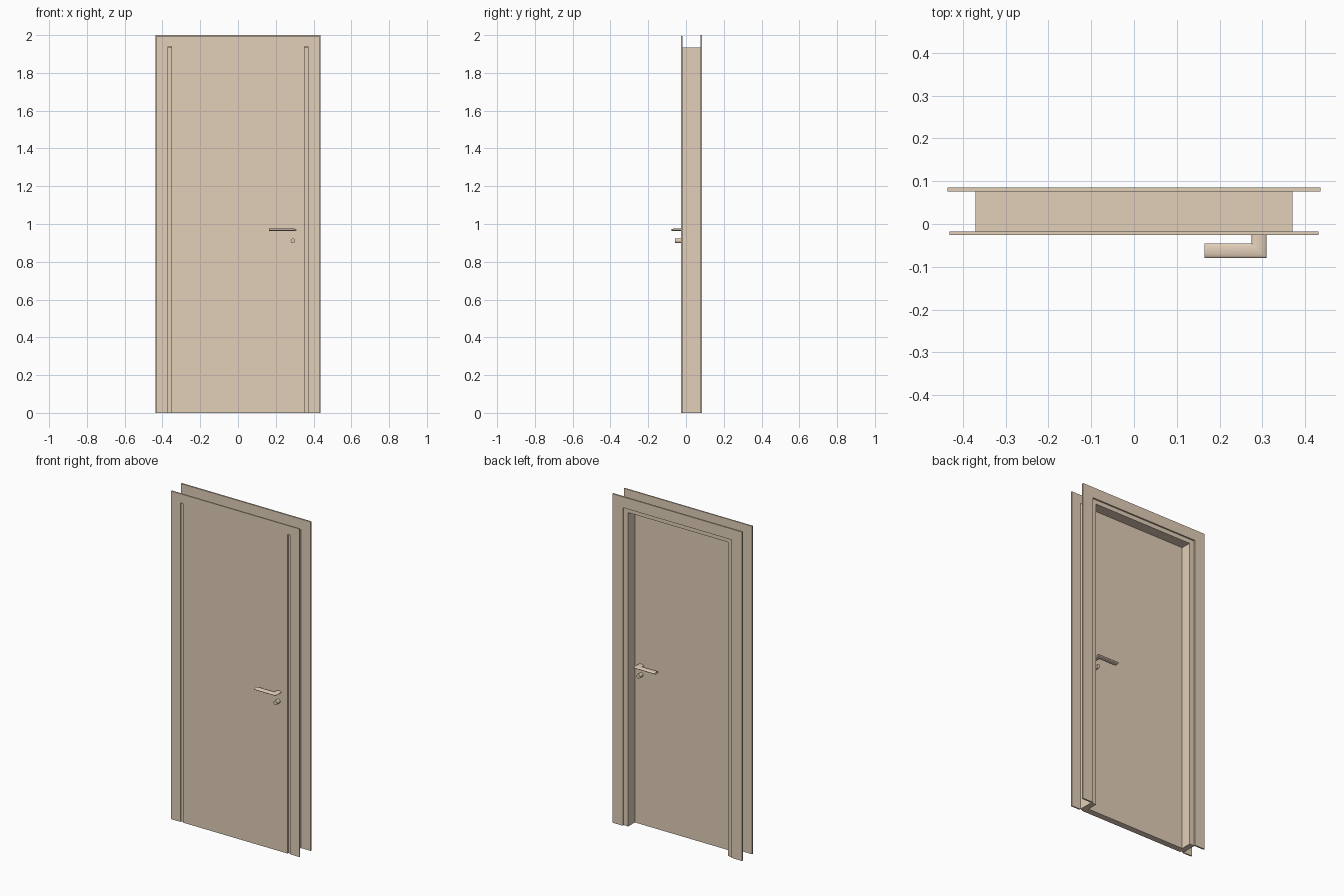
import bpy, bmesh, math

if "Cube" in bpy.data.objects:
    bpy.data.objects.remove(bpy.data.objects["Cube"])

wood = bpy.data.materials.new("tan_finish")
wood.diffuse_color = (0.76, 0.62, 0.48, 1)
wood.use_nodes = True
wood.node_tree.nodes["Principled BSDF"].inputs["Base Color"].default_value = wood.diffuse_color

FRONT, BACK = -0.026, 0.012      # leaf faces
MID = (FRONT + BACK) / 2


def finish(name, bm, smooth=False):
    bmesh.ops.recalc_face_normals(bm, faces=bm.faces)
    me = bpy.data.meshes.new(name)
    bm.to_mesh(me)
    bm.free()
    me.materials.append(wood)
    ob = bpy.data.objects.new(name, me)
    bpy.context.collection.objects.link(ob)
    if smooth:
        bpy.ops.object.select_all(action='DESELECT')
        ob.select_set(True)
        bpy.context.view_layer.objects.active = ob
        bpy.ops.object.shade_smooth_by_angle(angle=math.radians(35))
    return ob


def loft(name, rings, smooth=False):
    bm = bmesh.new()
    vs = [[bm.verts.new(p) for p in r] for r in rings]
    n = len(vs[0])
    for a, b in zip(vs, vs[1:]):
        for i in range(n):
            j = (i + 1) % n
            bm.faces.new((a[i], a[j], b[j], b[i]))
    bm.faces.new(vs[0])
    bm.faces.new(vs[-1])
    return finish(name, bm, smooth)


def prism(name, pts, y0, y1, smooth=False):
    # extrude an x-z outline along y
    return loft(name, [[(x, y, z) for x, z in pts] for y in (y0, y1)], smooth)


def mirrored(half):
    return half + [(-x, z) for x, z in reversed(half)]


def portal(name, ox, oz, ix, iz, y0, y1):
    # three-sided frame open at the floor
    half = [(-ix, iz), (-ix, 0), (-ox, 0), (-ox, oz)]
    prism(name, mirrored(half), y0, y1)


# flush front: casing and leaf face, parted by two side gaps
prism("front_face", mirrored([(-0.352, 0), (-0.352, 1.94), (-0.37, 1.94),
                              (-0.37, 0), (-0.431, 0), (-0.431, 1.995)]),
      FRONT, -0.018)

# leaf core, jamb lining and rear casing
prism("door_leaf", mirrored([(-0.336, 0), (-0.336, 1.908)]), -0.018, BACK)
portal("jamb_lining", 0.37, 1.935, 0.336, 1.908, -0.018, 0.0755)
portal("rear_casing", 0.436, 2.0, 0.366, 1.934, 0.0755, 0.085)

# lever handles and lock cylinders on both faces
N = 24
ang = [2 * math.pi * i / N for i in range(N)]
section = [(0.0175 * math.cos(a), 0.0065 * math.sin(a)) for a in ang]
for side in ("front", "back"):
    def fy(y):
        return y if side == "front" else 2 * MID - y
    hx, hy, hz = 0.2925, -0.0625, 0.969
    loft(side + "_lever", [
        [(hx + s, fy(FRONT), hz + h) for s, h in section],
        [(hx + s, fy(hy - s), hz + h) for s, h in section],
        [(0.165, fy(hy - s), hz + h) for s, h in section]], True)
    prism(side + "_lock_cylinder",
          [(0.291 + 0.012 * math.cos(a), 0.911 + 0.012 * math.sin(a)) for a in ang],
          fy(-0.057), fy(FRONT), True)
